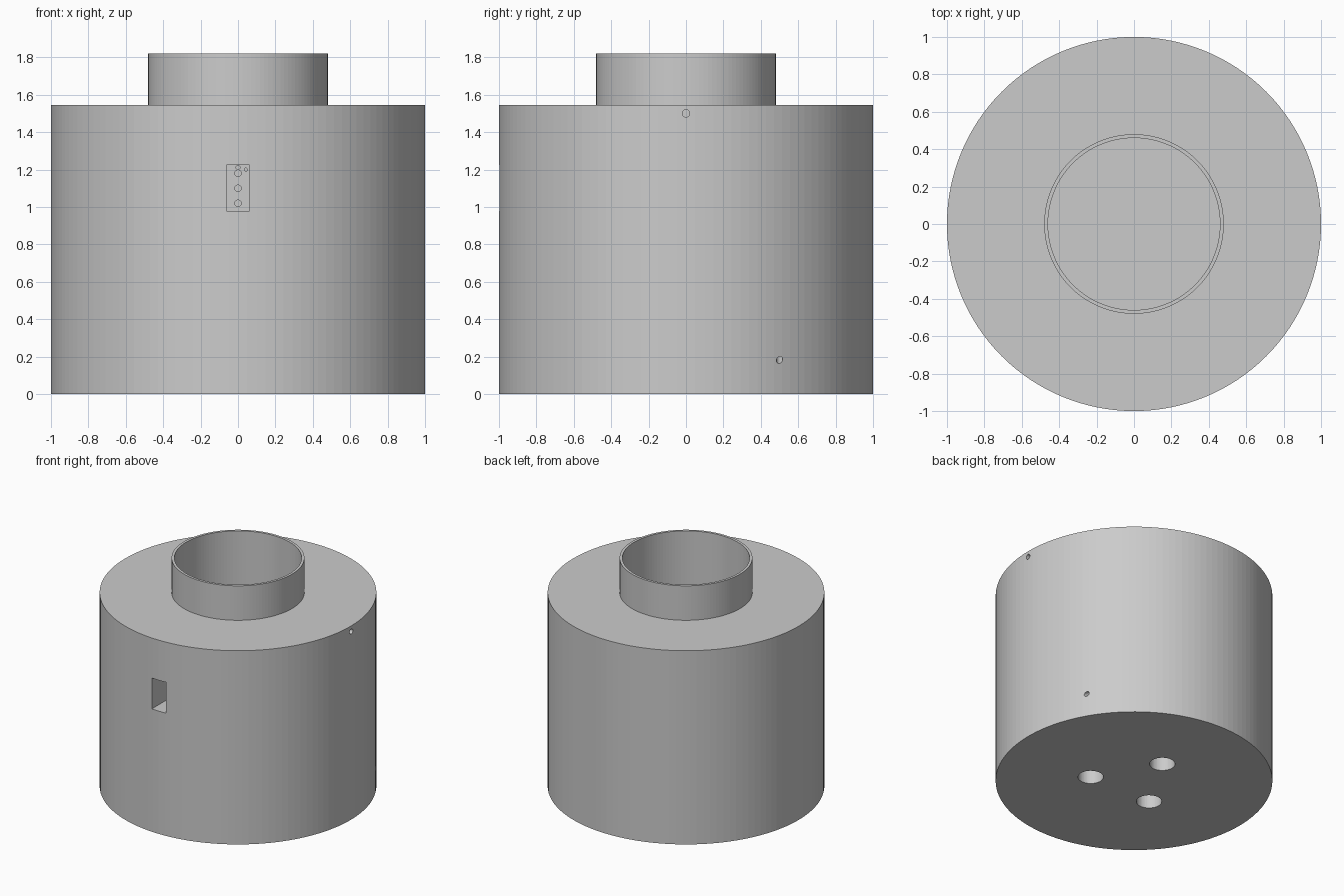
import bpy
import bmesh
from math import radians, cos, sin
from mathutils import Vector, Matrix

cube = bpy.data.objects.get("Cube")
if cube:
    bpy.data.objects.remove(cube, do_unlink=True)

# One plain grey for the whole vessel
GREY = (0.6, 0.6, 0.6, 1)
grey = bpy.data.materials.new("plain grey")
grey.use_nodes = True
grey.diffuse_color = GREY
grey.node_tree.nodes["Principled BSDF"].inputs["Base Color"].default_value = GREY


def add_object(name, bm):
    mesh = bpy.data.meshes.new(name)
    bmesh.ops.recalc_face_normals(bm, faces=bm.faces)
    bm.to_mesh(mesh)
    bm.free()
    mesh.materials.append(grey)
    obj = bpy.data.objects.new(name, mesh)
    bpy.context.collection.objects.link(obj)
    return obj


def lathe(name, profile, steps=128):
    bm = bmesh.new()
    verts = [bm.verts.new((r, 0, z)) for r, z in profile]
    edges = [bm.edges.new(pair) for pair in zip(verts, verts[1:])]
    bmesh.ops.spin(bm, geom=verts + edges, cent=(0, 0, 0), axis=(0, 0, 1),
                   angle=radians(360), steps=steps)
    bmesh.ops.remove_doubles(bm, verts=bm.verts, dist=0.0001)
    return add_object(name, bm)


def drill(name, centre, axis, radius, depth, sides=32):
    """Cylinder reaching the same depth to both sides of its centre."""
    turn = Vector(axis).to_track_quat("Z", "Y").to_matrix().to_4x4()
    bm = bmesh.new()
    bmesh.ops.create_cone(bm, cap_ends=True, segments=sides, radius1=radius,
                          radius2=radius, depth=2 * depth,
                          matrix=Matrix.Translation(centre) @ turn)
    return add_object(name, bm)


# Drum with a thin-walled neck and a deep round bore
vessel = lathe("vessel_body", [
    (0, 0), (1, 0), (1, 1.545), (0.48, 1.545), (0.48, 1.82),
    (0.46, 1.82), (0.46, 0.35), (0, 0.35)])

# Rectangular recess in the front wall
SLOT_BACK = -0.75
bm = bmesh.new()
bmesh.ops.create_cube(bm, size=1, matrix=Matrix.Translation((0, SLOT_BACK - 0.25, 1.102))
                      @ Matrix.Diagonal((0.124, 0.5, 0.246, 1)))
cutters = [add_object("slot_cutter", bm)]

# Small holes in the back of the recess
for z in (1.02, 1.1, 1.18):
    cutters.append(drill("pin_hole_cutter", (0, SLOT_BACK, z), (0, 1, 0), 0.017, 0.08))
cutters.append(drill("top_pin_cutter", (0, SLOT_BACK, 1.211), (0, 1, 0), 0.011, 0.06))
cutters.append(drill("side_pin_cutter", (0.042, SLOT_BACK, 1.2), (0, 1, 0), 0.008, 0.06))

# Two narrow holes in the +x wall, the lower one slanting upward
cutters.append(drill("upper_hole_cutter", (1, 0, 1.5), (1, 0, 0), 0.02, 0.2))
cutters.append(drill("lower_hole_cutter", (0.866, 0.5, 0.183), (-1, 0, 0.45), 0.017, 0.12))

# Three wide blind holes underneath
for angle in (90, 210, 330):
    a = radians(angle)
    cutters.append(drill("base_hole_cutter", (0.318 * cos(a), 0.318 * sin(a), 0),
                         (0, 0, 1), 0.092, 0.25, 48))

for cutter in cutters:
    mod = vessel.modifiers.new(cutter.name, "BOOLEAN")
    mod.operation = "DIFFERENCE"
    mod.solver = "EXACT"
    mod.object = cutter
    cutter.hide_render = True

# Bake the cuts and drop the helpers
graph = bpy.context.evaluated_depsgraph_get()
baked = bpy.data.meshes.new_from_object(vessel.evaluated_get(graph))
vessel.modifiers.clear()
vessel.data = baked
for cutter in cutters:
    bpy.data.objects.remove(cutter, do_unlink=True)
